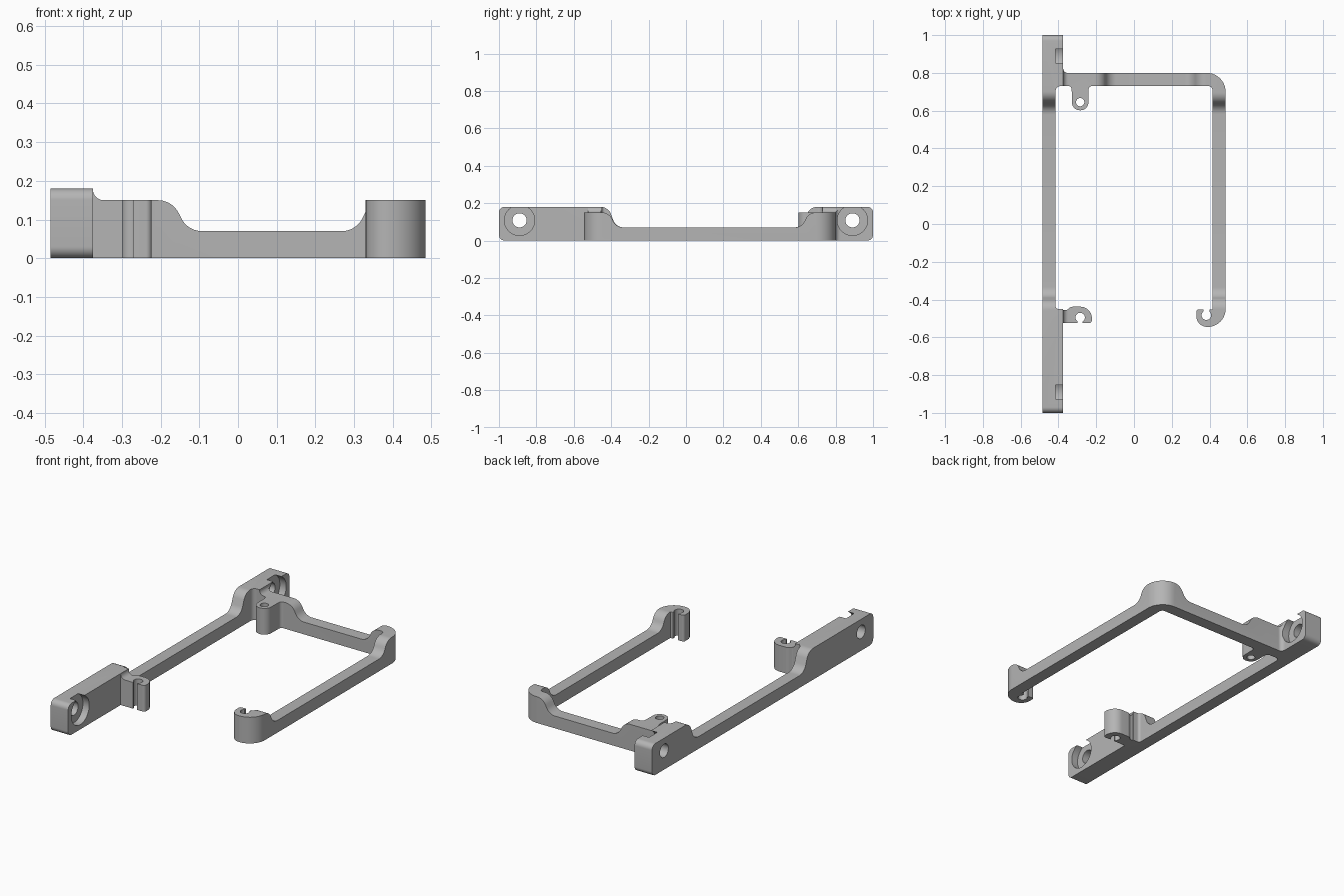
import bpy, bmesh, math
from mathutils import Vector

cube = bpy.data.objects.get("Cube")
if cube:
    bpy.data.objects.remove(cube, do_unlink=True)

grey = bpy.data.materials.new("light grey plastic")
grey.use_nodes = True
grey.diffuse_color = (0.46, 0.46, 0.46, 1)
grey.node_tree.nodes["Principled BSDF"].inputs["Base Color"].default_value = grey.diffuse_color


def rounded(points, steps=10):
    """Turn corners (a, b, optional radius) into a filleted outline."""
    out = []
    for i, p in enumerate(points):
        c = Vector(p[:2])
        if len(p) < 3:
            out.append(c)
            continue
        u = (Vector(points[i - 1][:2]) - c).normalized()
        v = (Vector(points[(i + 1) % len(points)][:2]) - c).normalized()
        half = u.angle(v) / 2
        centre = c + (u + v).normalized() * p[2] / math.sin(half)
        start = c + u * p[2] / math.tan(half) - centre
        end = c + v * p[2] / math.tan(half) - centre
        sweep = start.angle_signed(end)
        for k in range(steps + 1):
            t = -sweep * k / steps
            out.append(centre + Vector((start.x * math.cos(t) - start.y * math.sin(t),
                                        start.x * math.sin(t) + start.y * math.cos(t))))
    return out


def prism(name, points, axis, low, high):
    """Extrude an outline along an axis; outline is yz, xz or xy."""
    place = {"x": lambda a, b, d: (d, a, b),
             "y": lambda a, b, d: (a, d, b),
             "z": lambda a, b, d: (a, b, d)}[axis]
    bm = bmesh.new()
    face = bm.faces.new([bm.verts.new(place(a, b, low)) for a, b in rounded(points)])
    new = bmesh.ops.extrude_face_region(bm, geom=[face])["geom"]
    bmesh.ops.translate(bm, verts=[g for g in new if isinstance(g, bmesh.types.BMVert)],
                        vec=place(0, 0, high - low))
    bmesh.ops.recalc_face_normals(bm, faces=bm.faces)
    mesh = bpy.data.meshes.new(name)
    bm.to_mesh(mesh)
    bm.free()
    mesh.materials.append(grey)
    obj = bpy.data.objects.new(name, mesh)
    bpy.context.collection.objects.link(obj)
    return obj


def box(name, x0, x1, y0, y1):
    return prism(name, [(x0, y0), (x1, y0), (x1, y1), (x0, y1)], "z", -0.1, 0.4)


def drill(name, a, b, radius, axis, low, high):
    ring = [(a + radius * math.cos(math.tau * i / 40), b + radius * math.sin(math.tau * i / 40))
            for i in range(40)]
    return prism(name, ring, axis, low, high)


def combine(target, tool, operation="DIFFERENCE"):
    mod = target.modifiers.new(operation.lower(), "BOOLEAN")
    mod.operation, mod.solver, mod.object = operation, "EXACT", tool
    bpy.context.view_layer.objects.active = target
    bpy.ops.object.modifier_apply(modifier=mod.name)
    bpy.data.objects.remove(tool, do_unlink=True)


LOW, ARM, TALL = 0.07, 0.15, 0.18


def dip(a0, b0, b1, a1, top):
    """Smooth S-shaped drop from a top height to the thin bar and back."""
    return [(a0, top, 0.06), (b0, LOW, 0.06), (b1, LOW, 0.06), (a1, top, 0.06)]


# Long side rail with rounded ends and a lowered middle
rail = prism("mounting_frame",
             [(-1, 0, 0.03), (-1, TALL, 0.03)] + dip(-0.415, -0.375, 0.62, 0.66, TALL)
             + [(1, TALL, 0.03), (1, 0, 0.03)], "x", -0.485, -0.375)
combine(rail, prism("rail_recess", [(-0.415, -0.45, 0.015), (-0.3, -0.45), (-0.3, 0.73),
                                    (-0.415, 0.73, 0.025)], "z", -0.1, 0.4))

# Back arm, screw post, right arm and front hook as one plan outline
frame = prism("arms", [
    (-0.40, 0.73), (-0.33, 0.73, 0.018), (-0.328, 0.602, 0.042), (-0.242, 0.602, 0.042),
    (-0.24, 0.73, 0.018), (0.415, 0.73, 0.02), (0.415, -0.452), (0.33, -0.452, 0.012),
    (0.33, -0.545, 0.058), (0.485, -0.545, 0.095), (0.485, 0.80, 0.1),
    (-0.375, 0.80, 0.024), (-0.375, 0.83), (-0.40, 0.83)], "z", 0, TALL)
combine(frame, prism("back_arm_trim",
                     [(-0.375, 0.4), (-0.375, ARM, 0.028)]
                     + dip(-0.17, -0.13, 0.305, 0.345, ARM) + [(0.6, ARM), (0.6, 0.4)],
                     "y", 0.55, 0.9))
combine(frame, prism("right_arm_trim",
                     [(-0.7, 0.4), (-0.7, ARM)] + dip(-0.41, -0.375, 0.62, 0.655, ARM)
                     + [(0.9, ARM), (0.9, 0.4)], "x", 0.25, 0.6))
combine(frame, drill("post_hole", -0.285, 0.645, 0.022, "z", -0.1, 0.4))
combine(frame, drill("hook_hole", 0.383, -0.483, 0.025, "z", -0.1, 0.4))
combine(frame, box("hook_slot", 0.367, 0.399, -0.483, -0.4))

# Small front clip beside the rail
clip = prism("clip", [
    (-0.40, -0.525), (-0.223, -0.525, 0.015), (-0.223, -0.438, 0.06),
    (-0.335, -0.438, 0.03), (-0.355, -0.455, 0.01), (-0.40, -0.455)], "z", 0, TALL)
combine(clip, prism("clip_trim", [(-0.375, 0.4), (-0.375, ARM, 0.028), (0, ARM), (0, 0.4)],
                    "y", -0.6, -0.4))
combine(clip, drill("clip_hole", -0.285, -0.495, 0.025, "z", -0.1, 0.4))
combine(clip, box("clip_slot", -0.298, -0.272, -0.6, -0.495))

combine(rail, frame, "UNION")
combine(rail, clip, "UNION")

# Screw holes with counterbores at both rail ends
for y in (-0.89, 0.89):
    combine(rail, drill("counterbore", y, 0.108, 0.081, "x", -0.415, -0.3))
    combine(rail, drill("screw_hole", y, 0.108, 0.038, "x", -0.6, -0.3))

bpy.ops.object.select_all(action="DESELECT")
rail.select_set(True)
bpy.context.view_layer.objects.active = rail
bpy.ops.object.shade_smooth_by_angle(angle=math.radians(30))
